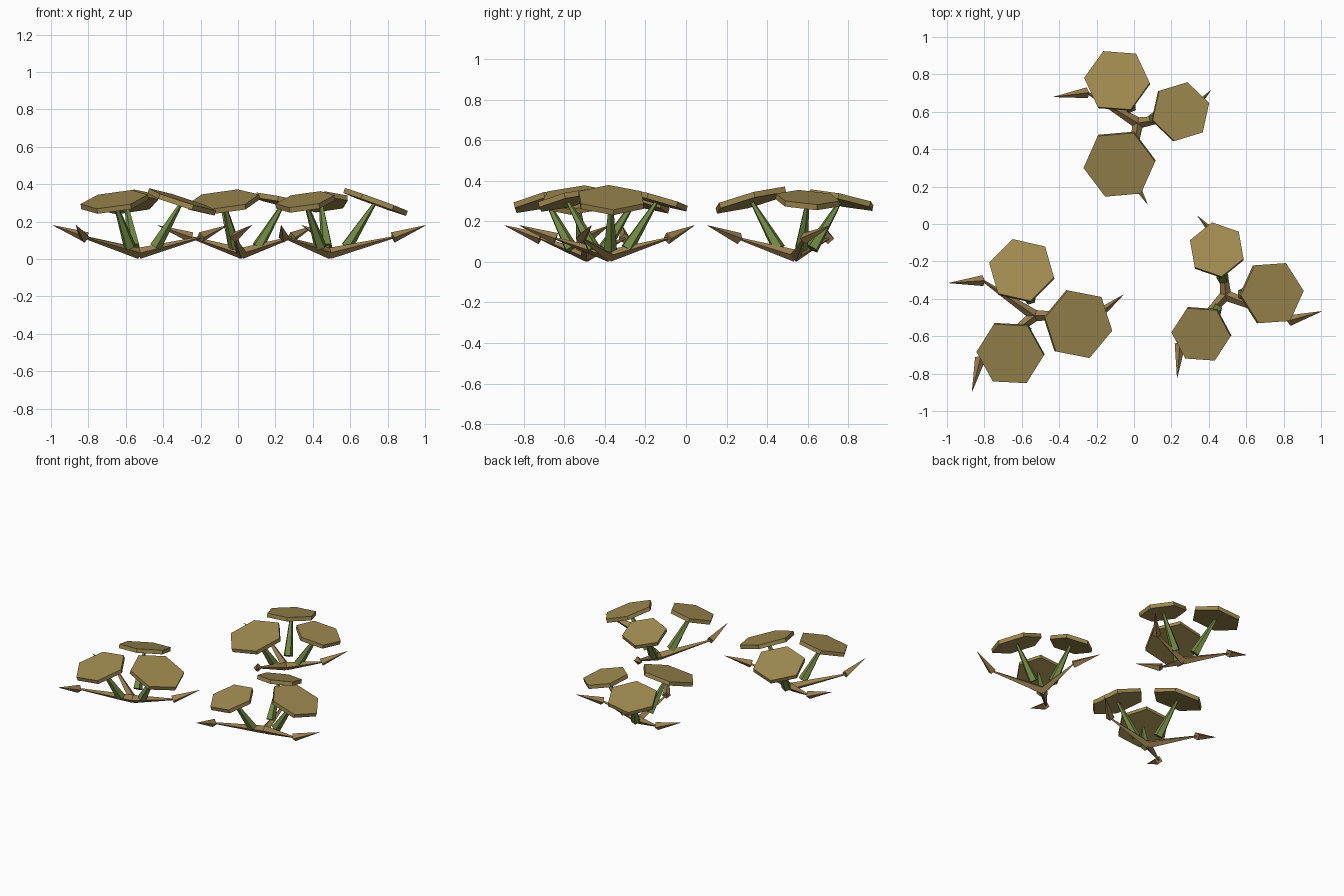
import bpy
from math import cos, sin, tau, radians
from mathutils import Vector

cube = bpy.data.objects.get("Cube")
if cube:
    bpy.data.objects.remove(cube, do_unlink=True)


def material(name, r, g, b):
    m = bpy.data.materials.new(name)
    m.use_nodes = True
    m.diffuse_color = (r, g, b, 1)
    bsdf = next(n for n in m.node_tree.nodes if n.type == 'BSDF_PRINCIPLED')
    bsdf.inputs["Base Color"].default_value = (r, g, b, 1)
    return m


TAN = material("tan_cap", 0.35, 0.255, 0.08)
BROWN = material("warm_brown", 0.33, 0.215, 0.08)
GREEN = material("stem_green", 0.17, 0.25, 0.055)
UP = Vector((0, 0, 1))


def radial(degrees):
    return Vector((cos(radians(degrees)), sin(radians(degrees)), 0))


def frustum(name, start, end, r0, r1, sides, ref, mat):
    """Flat-shaded tapered prism whose first corner points along ref."""
    axis = (end - start).normalized()
    u = (ref - axis * ref.dot(axis)).normalized()
    v = axis.cross(u)
    verts = []
    for centre, r in ((start, r0), (end, r1)):
        for i in range(sides):
            a = tau * i / sides
            verts.append(centre + (u * cos(a) + v * sin(a)) * r)
    faces = [tuple(reversed(range(sides))), tuple(range(sides, 2 * sides))]
    for i in range(sides):
        j = (i + 1) % sides
        faces.append((i, j, j + sides, i + sides))
    mesh = bpy.data.meshes.new(name)
    mesh.from_pydata(verts, [], faces)
    mesh.materials.append(mat)
    obj = bpy.data.objects.new(name, mesh)
    bpy.context.collection.objects.link(obj)


def cap_and_stem(name, base, x, y, angle, radius, tilt):
    out = radial(angle)
    t = radians(tilt)
    centre = Vector((x, y, 0.305))
    normal = UP * cos(t) + out * sin(t)
    # six-sided cap, drooping outward
    frustum(name + "_cap", centre - normal * 0.014, centre + normal * 0.014,
            radius, radius, 6, out, TAN)
    # tapered stem, thick end hanging just off the base
    frustum(name + "_stem", base + out * 0.09 + UP * 0.065, centre,
            0.034, 0.009, 5, out, GREEN)


def arm_and_leaf(name, base, angle, length):
    out, turned = radial(angle), radial(angle + 38)
    elbow = base + out * length + UP * 0.115
    # rising arm from the base
    frustum(name + "_arm", base + UP * 0.03, elbow, 0.03, 0.006, 4, UP, BROWN)
    # pointed leaf, turned away from the arm
    frustum(name + "_leaf", elbow, elbow + turned * 0.182 + UP * 0.065,
            0.029, 0.001, 4, UP, BROWN)


# base, caps (x, y, direction, radius, tilt), arms (direction, length)
PLANTS = {
    "right_plant": ((-0.53, -0.49),
                    [(-0.60, -0.25, 106, 0.18, 17), (-0.66, -0.69, 238, 0.182, 16),
                     (-0.30, -0.535, -11, 0.192, 18)],
                    [(146, 0.335), (218, 0.37), (0, 0.33)]),
    "left_plant": ((0.49, -0.38),
                   [(0.735, -0.37, 4, 0.179, 20), (0.443, -0.14, 100, 0.153, 16),
                    (0.36, -0.587, 237, 0.16, 16)],
                   [(-22, 0.365), (227, 0.357), (95, 0.29)]),
    "back_plant": ((0.02, 0.54),
                   [(-0.09, 0.765, 115, 0.177, 13), (0.248, 0.60, 17, 0.162, 13),
                    (-0.077, 0.32, 246, 0.194, 16)],
                   [(149, 0.314), (9, 0.27), (262, 0.28)]),
}

for plant, (spot, caps, arms) in PLANTS.items():
    base = Vector((*spot, 0))
    for i, cap in enumerate(caps, 1):
        cap_and_stem(f"{plant}_{i}", base, *cap)
    for i, arm in enumerate(arms, 1):
        arm_and_leaf(f"{plant}_{i}", base, *arm)
